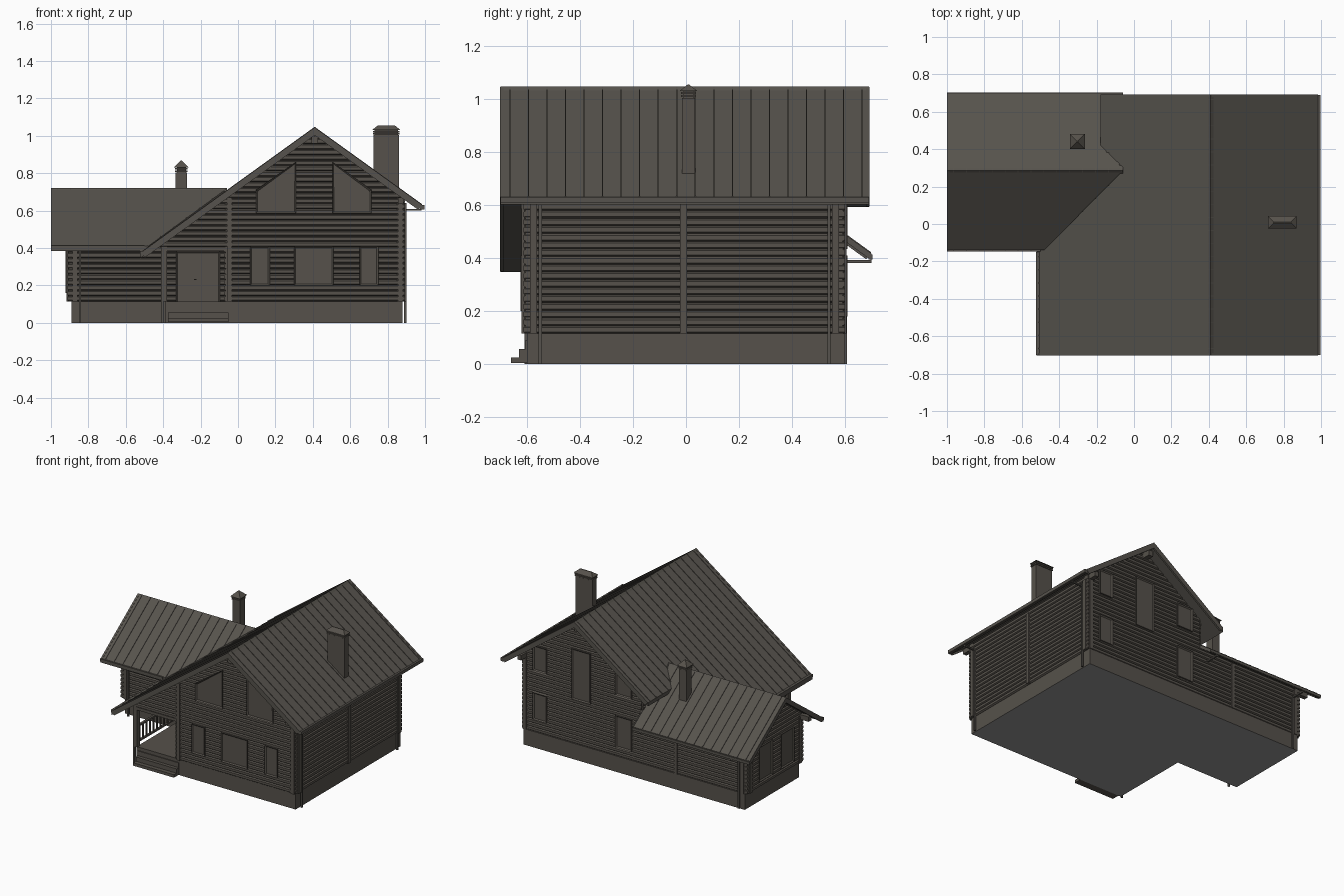
import bpy, bmesh
from mathutils import Vector

cube = bpy.data.objects.get("Cube")
if cube:
    bpy.data.objects.remove(cube)


def material(name, r, g, b):
    m = bpy.data.materials.new(name)
    m.use_nodes = True
    m.diffuse_color = (r, g, b, 1)
    m.node_tree.nodes["Principled BSDF"].inputs["Base Color"].default_value = (r, g, b, 1)
    return m


TIMBER = material("dark timber", .093, .083, .070)
ROOF = material("dark roof metal", .094, .086, .074)
BASE = material("underside grey", .29, .29, .29)

APEX_X, APEX_Z, PITCH = .41, 1.043, .72      # main roof
WING_Y, WING_Z, WING_PITCH = .285, .718, .725  # side wing roof


def main_z(x):
    return APEX_Z - abs(x - APEX_X) * PITCH


def wing_z(y):
    return WING_Z - abs(y - WING_Y) * WING_PITCH


def finish(name, bm, *mats):
    bmesh.ops.recalc_face_normals(bm, faces=bm.faces)
    me = bpy.data.meshes.new(name)
    bm.to_mesh(me)
    bm.free()
    for m in mats:
        me.materials.append(m)
    ob = bpy.data.objects.new(name, me)
    bpy.context.scene.collection.objects.link(ob)


def prism(bm, pts, vec):
    """Polygon swept along a vector."""
    f = bm.faces.new([bm.verts.new(p) for p in pts])
    ext = bmesh.ops.extrude_face_region(bm, geom=[f], use_keep_orig=True)["geom"]
    bmesh.ops.translate(bm, vec=vec, verts=[v for v in ext if isinstance(v, bmesh.types.BMVert)])


def add_box(bm, x0, x1, y0, y1, z0, z1):
    prism(bm, [(x0, y0, z0), (x1, y0, z0), (x1, y1, z0), (x0, y1, z0)], (0, 0, z1 - z0))


def boxes(name, items, mat=TIMBER):
    bm = bmesh.new()
    for b in items:
        add_box(bm, *b)
    finish(name, bm, mat)


# Foundation: L-shaped slab with a grey underside
bm = bmesh.new()
prism(bm, [(-.89, -.02, 0), (-.39, -.02, 0), (-.39, -.6, 0), (.88, -.6, 0),
           (.88, .6, 0), (-.89, .6, 0)], (0, 0, .115))
bmesh.ops.recalc_face_normals(bm, faces=bm.faces)
for f in bm.faces:
    f.material_index = 1 if f.normal.z < -.5 else 0
finish("foundation", bm, TIMBER, BASE)

# Log walls: stacked faceted logs trimmed under the roof slopes
ROW = .029
MAIN_CUT = [((APEX_X, 0, APEX_Z - .022), (s * PITCH, 0, 1)) for s in (-1, 1)]
WING_CUT = [((0, WING_Y, WING_Z - .022), (0, s * WING_PITCH, 1)) for s in (-1, 1)]
LOG = [(-.015, 0), (-.024, .006), (-.024, .023), (-.015, ROW),
       (.015, ROW), (.024, .023), (.024, .006), (.015, 0)]


def log_wall(name, axis, a0, a1, at, z0, z1, cuts):
    bm = bmesh.new()
    z = z0
    while z < z1:
        if axis == "x":
            prism(bm, [(a0, at + d, z + h) for d, h in LOG], (a1 - a0, 0, 0))
        else:
            prism(bm, [(at + d, a0, z + h) for d, h in LOG], (0, a1 - a0, 0))
        z += ROW
    for co, no in cuts:
        bmesh.ops.bisect_plane(bm, geom=bm.verts[:] + bm.edges[:] + bm.faces[:],
                               plane_co=co, plane_no=Vector(no).normalized(), clear_outer=True)
    finish(name, bm, TIMBER)


SPLIT = .115 + 10 * ROW
log_wall("front_wall_lower", "x", -.06, .89, -.59, .115, SPLIT - .01, MAIN_CUT)
log_wall("front_gable_wall", "x", -.41, .89, -.59, SPLIT, 1.02, MAIN_CUT)
log_wall("back_gable_wall", "x", -.06, .89, .576, .115, 1.02, MAIN_CUT)
log_wall("left_wall", "y", -.61, .598, .868, .115, .68, MAIN_CUT)
log_wall("inner_wall", "y", -.61, .59, -.05, .115, .7, MAIN_CUT)
log_wall("wing_front_wall", "x", -.91, -.05, -.015, .115, .47, WING_CUT)
log_wall("wing_back_wall", "x", -.91, -.05, .576, .115, .5, WING_CUT)
log_wall("wing_gable_wall", "y", -.035, .598, -.887, .115, .7, WING_CUT)

# Vertical corner and crossing posts
posts = [(.88, .9, y - .013, y + .013, .115, .64) for y in (-.575, -.01, .565)]
posts += [(x - .013, x + .013, -.62, -.6, .115, h) for x, h in ((-.045, .67), (.868, .66))]
posts += [(x - .013, x + .013, .59, .606, .115, h)
          for x, h in ((.868, .66), (-.34, .45), (-.87, .45))]
posts += [(-.916, -.9, y - .013, y + .013, .115, .45) for y in (0, .565)]
posts += [(-.885, -.859, -.045, -.035, .115, .45), (-.41, -.384, -.045, -.035, .115, .42)]
boxes("corner_posts", posts)

# Roof slabs
bm = bmesh.new()


def slab(bm, outline, height):
    prism(bm, [(x, y, height(x, y)) for x, y in outline], (0, 0, -.026))


slab(bm, [(.41, -.7), (.985, -.7), (.985, .69), (.41, .69)], lambda x, y: main_z(x))
slab(bm, [(.41, -.7), (.41, .69), (-.18, .69), (-.18, .4), (-.06, .285), (-.48, -.14),
          (-.52, -.14), (-.52, -.7)], lambda x, y: main_z(x))
finish("main_roof", bm, ROOF)
bm = bmesh.new()
slab(bm, [(-1, -.14), (-.48, -.14), (-.06, .285), (-1, .285)], lambda x, y: wing_z(y))
slab(bm, [(-1, .285), (-.06, .285), (-.06, .7), (-1, .7)], lambda x, y: wing_z(y))
finish("wing_roof", bm, ROOF)


# Standing seams running down each slope
def eave_x(y):
    if y < -.14:
        return -.518
    if y < .285:
        return -.48 + (y + .14) * .988
    return max(-.178, -.075 - (y - .285) * .9)


def seam(bm, p, q, across, height):
    a = Vector(across) * .002
    p, q = Vector(p), Vector(q)
    prism(bm, [p - a, p + a, q + a, q - a], (0, 0, height))


bm = bmesh.new()
for i in range(20):
    y = -.665 + i * .07
    for x in (.984, eave_x(y)):
        seam(bm, (APEX_X, y, APEX_Z), (x, y, main_z(x)), (0, 1, 0), .005)
for i in range(14):
    x = -.965 + i * .069
    low = -.139 if x < -.48 else -.14 + (x + .48) * 1.012
    for y in (low, .699):
        seam(bm, (x, WING_Y, WING_Z), (x, y, wing_z(y)), (1, 0, 0), .004)
finish("roof_seams", bm, ROOF)

# Barge boards on the gable edges, cut square to the slope, and ridge caps
bm = bmesh.new()
for y, low in ((-.703, -.52), (.679, -.18)):
    for x, inset in ((low, .022), (.985, -.022)):
        prism(bm, [(APEX_X, y, APEX_Z + .002), (x, y, main_z(x) + .002),
                   (x + inset, y, main_z(x + inset) - .04), (APEX_X, y, APEX_Z - .04)],
              (0, .014, 0))
for y, inset in ((-.14, .02), (.7, -.02)):
    prism(bm, [(-1, WING_Y, WING_Z + .002), (-1, y, wing_z(y) + .002),
               (-1, y + inset, wing_z(y + inset) - .036), (-1, WING_Y, WING_Z - .036)],
          (.014, 0, 0))
prism(bm, [(.395, -.7, 1.032), (.41, -.7, 1.047), (.425, -.7, 1.032)], (0, 1.39, 0))
prism(bm, [(-1, .27, .706), (-1, .285, .721), (-1, .3, .706)], (.94, 0, 0))
finish("barge_boards_and_ridge_caps", bm, ROOF)

# Purlin ends under the overhangs
purlins = [(.392, .428, y0, y1, .96, 1.0) for y0, y1 in ((-.68, -.58), (.57, .66))]
purlins += [(.855, .885, y0, y1, .635, .67) for y0, y1 in ((-.68, -.58), (.57, .66))]
purlins += [(-.98, -.88, y - .015, y + .015, wing_z(y) - .07, wing_z(y) - .035)
            for y in (-.015, .285, .576)]
boxes("purlins", purlins)

# Gutters, brackets and downpipes
gutters = [(.974, .998, -.7, .69, .607, .63), (-.524, -.505, -.7, -.15, .365, .385),
           (-1, -.5, -.147, -.13, .395, .413), (-1, -.06, .688, .704, .395, .413)]
gutters += [(.89, .98, y - .006, y + .006, .6, .609) for y in (-.55, .54)]
gutters += [(x - .006, x + .006, .59, .7, .382, .392) for x in (-.85, -.12)]
gutters += [(.888, .9, y - .006, y + .006, 0, .605) for y in (-.55, .54)]
gutters += [(-.851, -.839, -.05, -.038, 0, .4), (-.41, -.398, -.61, -.598, 0, .38),
            (-.851, -.839, .598, .608, 0, .385)]
boxes("gutters_and_downpipes", gutters, ROOF)


# Windows and door: raised frame with an inset pane
def panel(bm, origin, u, pts):
    u = Vector(u)
    up = Vector((0, 0, 1))
    n = u.cross(up)
    f = bm.faces.new([bm.verts.new(Vector(origin) + u * a + up * b) for a, b in pts])
    ext = bmesh.ops.extrude_face_region(bm, geom=[f])["geom"]
    bmesh.ops.translate(bm, vec=n * .012, verts=[v for v in ext if isinstance(v, bmesh.types.BMVert)])
    top = [v for v in ext if isinstance(v, bmesh.types.BMFace)]
    bm.normal_update()
    bmesh.ops.inset_region(bm, faces=top, thickness=.012, depth=-.008)


def rect(a0, a1, b0, b1):
    return [(a0, b0), (a1, b0), (a1, b1), (a0, b1)]


FRONT, BACK, SIDE = ((0, -.612, 0), (1, 0, 0)), ((0, .597, 0), (-1, 0, 0)), ((-.909, 0, 0), (0, -1, 0))
bm = bmesh.new()
for a0, a1 in ((.065, .17), (.3, .51), (.65, .75)):
    panel(bm, *FRONT, rect(a0, a1, .2, .41))
panel(bm, *FRONT, [(.095, .585), (.31, .585), (.31, .86), (.095, .71)])
panel(bm, *FRONT, [(.505, .585), (.715, .585), (.715, .71), (.505, .86)])
finish("front_windows", bm, TIMBER)
bm = bmesh.new()
for x0, x1, z0, z1 in ((.69, .8, .56, .74), (.69, .8, .205, .4), (.34, .49, .435, .8),
                       (.01, .14, .56, .73), (.01, .14, .18, .41)):
    panel(bm, *BACK, rect(-x1, -x0, z0, z1))
finish("back_windows", bm, TIMBER)
bm = bmesh.new()
for y in (.4, .15):
    panel(bm, *SIDE, rect(-y - .075, -y + .075, .16, .41))
finish("wing_windows", bm, TIMBER)
bm = bmesh.new()
panel(bm, (0, -.039, 0), (1, 0, 0), rect(-.332, -.097, .105, .383))
add_box(bm, -.236, -.222, -.058, -.04, .228, .234)
finish("porch_door", bm, TIMBER)

# Porch: post, beams, side railing and steps
porch = [(-.412, -.38, -.61, -.578, .115, .42), (-.41, -.05, -.61, -.57, .385, .406),
         (-.41, -.375, -.6, -.03, .38, .41),
         (-.403, -.387, -.58, -.04, .25, .262), (-.403, -.387, -.58, -.04, .14, .15)]
porch += [(-.4, -.39, y * .04 - .565, y * .04 - .555, .15, .25) for y in range(14)]
boxes("porch_frame", porch)
boxes("porch_steps", [(-.375, -.05, -.66, -.59, .004, .025), (-.375, -.05, -.63, -.59, .02, .056),
                      (-.375, -.05, -.606, -.59, .05, .09)])


# Chimneys: shaft, collar and hipped cap
def chimney(name, x0, x1, y0, y1, z0, z1, lip, rise):
    bm = bmesh.new()
    add_box(bm, x0, x1, y0, y1, z0, z1)
    for dz in (.002, .014):
        add_box(bm, x0 - .003, x1 + .003, y0 - .003, y1 + .003, z1 + dz, z1 + dz + .008)
    add_box(bm, x0 + .006, x1 - .006, y0 + .006, y1 - .006, z1, z1 + .03)
    ends = rect(x0 - lip, x1 + lip, y0 - lip, y1 + lip)
    cx, cy = (x0 + x1) / 2, (y0 + y1) / 2
    half = max(0, (x1 - x0) - (y1 - y0)) / 2 + .003
    lower = [bm.verts.new((x, y, z1 + .026)) for x, y in ends]
    upper = [bm.verts.new((cx + (half if x > cx else -half), cy + (.003 if y > cy else -.003),
                           z1 + .026 + rise)) for x, y in ends]
    bm.faces.new(lower)
    bm.faces.new(upper)
    for i in range(4):
        j = (i + 1) % 4
        bm.faces.new((lower[i], lower[j], upper[j], upper[i]))
    finish(name, bm, TIMBER)


chimney("large_chimney", .725, .861, -.016, .034, .6, 1.005, .008, .024)
chimney("small_chimney", -.333, -.273, .411, .471, .5, .805, .01, .036)
